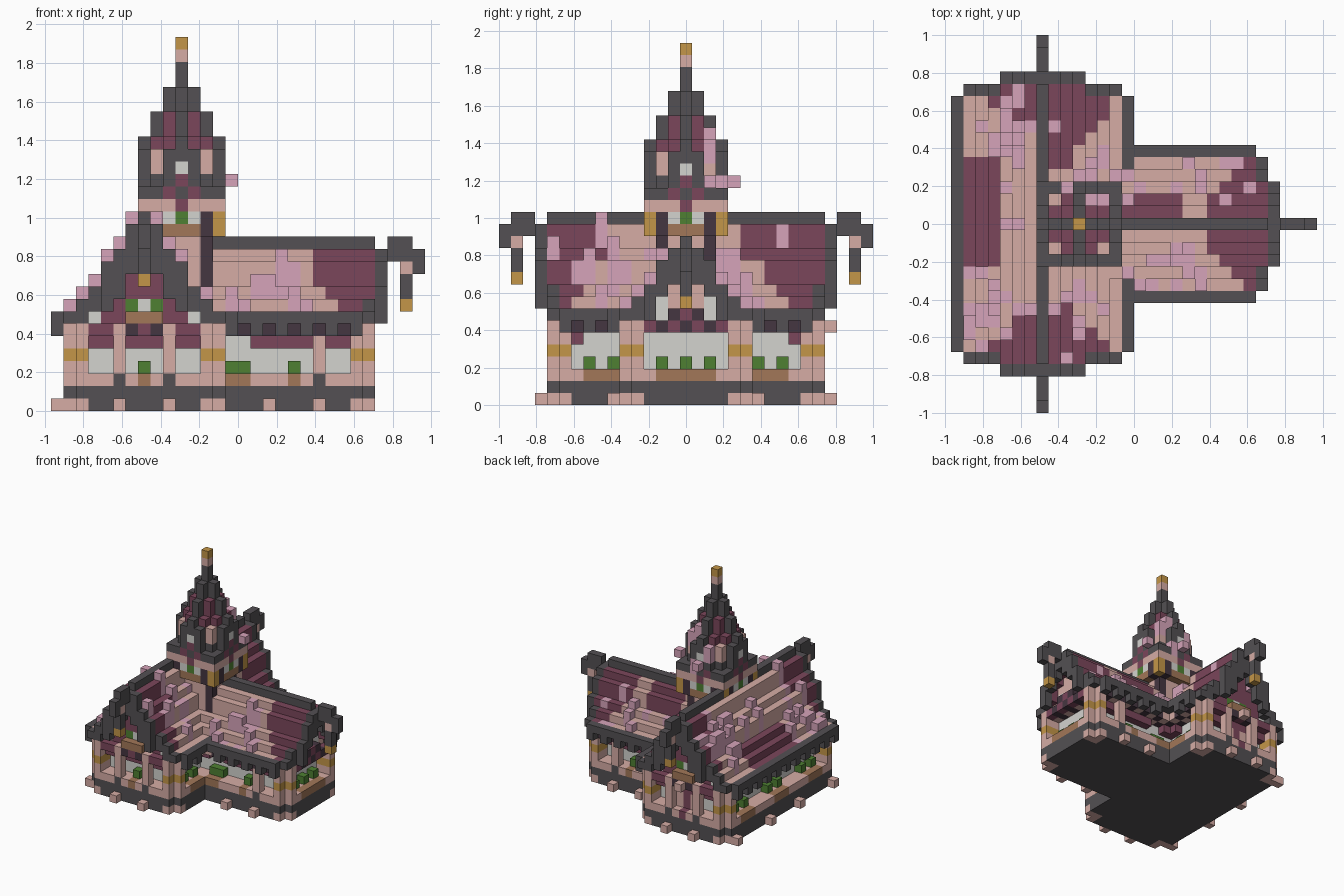
import bpy, bmesh, random
from mathutils import Vector

random.seed(4)
cube = bpy.data.objects.get("Cube")
if cube:
    bpy.data.objects.remove(cube, do_unlink=True)

U = 2 / 31                     # block size
ORIGIN = Vector((-15 * U, -15.5 * U, 0))
COLOURS = {
    "dark slate": "535053", "dusty pink": "d6aca5", "mauve": "d6a4ba",
    "maroon": "7b465b", "plum": "453641", "gold": "c49648",
    "brown wood": "a27758", "pale glass": "d4d3cf", "leaf green": "4e8032"}
SLATE, PINK, MAUVE, MAROON, PLUM, GOLD, WOOD, GLASS, GREEN = COLOURS


def linear(h):
    c = int(h, 16) / 255
    return c / 12.92 if c < 0.04 else ((c + 0.055) / 1.055) ** 2.4


materials = {}
for name, code in COLOURS.items():
    m = bpy.data.materials.new(name)
    m.use_nodes = True
    rgba = [linear(code[n:n + 2]) for n in (0, 2, 4)] + [1]
    m.diffuse_color = rgba
    m.node_tree.nodes["Principled BSDF"].inputs["Base Color"].default_value = rgba
    materials[name] = m

blocks = {}                    # cell -> (part, colour)


def put(part, colour, i, j, k):
    blocks[(i, j, k)] = (part, colour)


def fill(part, colour, xs, ys, zs):
    for i in range(xs[0], xs[1] + 1):
        for j in range(ys[0], ys[1] + 1):
            for k in range(zs[0], zs[1] + 1):
                put(part, colour, i, j, k)


# Walls of both wings: plinth, sill, lintel, deep glazing, chequered cornice
for xs, ys in (((1, 13), (4, 26)), ((8, 25), (10, 20))):
    fill("plinth", SLATE, xs, ys, (0, 1))
    fill("sill_wall", PINK, xs, ys, (2, 2))
    fill("lintel", MAROON, (xs[0] + 1, xs[1] - 1), (ys[0] + 1, ys[1] - 1), (5, 5))
    fill("windows", GLASS, (xs[0] + 2, xs[1] - 2), (ys[0] + 2, ys[1] - 2), (3, 5))
    for i in range(xs[0], xs[1] + 1):
        for j in range(ys[0], ys[1] + 1):
            put("cornice", PLUM if (i + j) % 2 else PINK, i, j, 6)

# Chamfered corner posts with gold bands
for i, j, cut in ((1, 4, (1, 4)), (12, 4, (13, 4)), (1, 25, (1, 26)),
                  (12, 25, (13, 26)), (24, 10, (25, 10)), (24, 19, (25, 20))):
    for colour, zs in ((PINK, (2, 6)), (GOLD, (4, 4)), (PINK, (0, 0))):
        fill("corner_posts", colour, (i, i + 1), (j, j + 1), zs)
    for k in range(7):
        del blocks[(*cut, k)]
for j in (5, 12, 18, 25):
    put("footings", PINK, 0, j, 0)
for i in (17, 21):
    put("footings", PINK, i, 9, 0)
    put("footings", PINK, i, 21, 0)


# Planter boxes on the sill with shrubs one block further in
def planter(cells, dx, dy, k=2, greens=(0, 2, 4)):
    for n, (i, j) in enumerate(cells):
        put("planters", WOOD, i, j, k)
        if n in greens:
            put("shrubs", GREEN, i + dx, j + dy, k + 1)


def raise_window(cells):
    for i, j in cells:
        blocks.pop((i, j, 5), None)


for j in (7, 14, 21):
    bay = range(j, j + 3)
    planter([(1, n) for n in bay], 1, 0)
    raise_window([(2, n) for n in bay])
    if j != 14:
        planter([(13, n) for n in bay], -1, 0)
        raise_window([(12, n) for n in bay])
for j, dy in ((10, 1), (20, -1)):
    planter([(14, j), (15, j)], 0, dy, greens=(0, 1))
    raise_window([(14, j + dy), (15, j + dy)])
    planter([(19, j)], 0, dy)
    fill("pillars", PINK, (21, 21), (j, j), (3, 5))
    put("pillars", SLATE, 21, j, 2)

# Stepped roofs with maroon ends and raised mauve tiles
WEST_TOPS = [16, 15, 13, 12, 10, 9, 8, 8]
EAST_TOPS = [14, 13, 12, 10, 9, 8, 8]
WEST_BAND = [4, 4, 4, 3, 2, 1, 0, 0]
EAST_BAND = [5, 5, 5, 4, 3, 2, 1]
PATCHES = [(2, 9, 2.5), (5, 23, 3), (4, 8, 2), (10, 8, 2), (18, 11, 2.5), (21, 19, 2.5), (12, 19, 2)]


def roof_column(i, j, d, maroon, tops, bottom):
    colour, top = SLATE, tops[d]
    if 0 < d < len(tops) - 1:
        colour = MAROON if maroon else PINK
        near = any((i - a) ** 2 + (j - b) ** 2 <= r * r for a, b, r in PATCHES)
        if random.random() < (0.6 if near else 0.03 if maroon else 0.14):
            colour = MAUVE
            top += random.random() < 0.5
    fill("roof", colour, (i, i), (j, j), (bottom, top - 1))


for s in range(-7, 8):
    d = abs(s)
    for j in range(4 if d <= 3 else 5, 27 if d <= 3 else 26):
        end = min(j - 4, 26 - j)
        deeper = (3 if d < 3 else 2) if s > 0 and j > 15 and d < 6 else 1 if s > 0 else 0
        maroon = end < WEST_BAND[d] + deeper or (s <= -4 and 12 <= j <= 20)
        roof_column(7 + s, j, d, maroon, WEST_TOPS, WEST_TOPS[d] - 2 if end == 0 else 7)
for s in range(-6, 7):
    d = abs(s)
    for i in range(8, 26 if d <= 3 else 25):
        if i < 15 and EAST_TOPS[d] <= WEST_TOPS[abs(i - 7)]:
            continue
        maroon = 25 - i < EAST_BAND[d] or (s in (1, 2) and 14 <= i <= 18)
        roof_column(i, 15 + s, d, maroon, EAST_TOPS, EAST_TOPS[d] - 2 if i == 25 else 7)

# Hanging dentils under the eaves
for j in range(5, 26, 2):
    put("dentils", SLATE, 0, j, 6)
    if abs(j - 15) > 6:
        put("dentils", SLATE, 14, j, 6)
for i in range(16, 25, 2):
    put("dentils", SLATE, i, 9, 6)
    put("dentils", SLATE, i, 21, 6)


# Gable ends: place(across, depth) gives the cell column
def gable(place, inward, tops, dz, wall, door=False):
    half = len(tops) - 1

    def at(part, colour, s, t, *ks):
        for k in ks:
            put(part, colour, *place(s, t), k)

    for s in range(1 - half, half):
        d = abs(s)
        at("gable_wall", wall, s, 5, *range(7, tops[d] - 2))
        deep = 3 if half == 6 else 2 if d == 4 else 4 if d < 4 else 3
        at("verge", SLATE, s, 3 if d <= 3 else 4, *range(max(7, tops[d] - deep), tops[d] - (d == 0)))
    # Ridge finial and hanging lantern
    for t in (1, 2):
        at("finial", SLATE, 0, t, 14 + dz, 15 + dz)
    at("finial", SLATE, 0, 0, 13 + dz, 14 + dz)
    at("lantern", PINK, 0, 1, 13 + dz)
    at("lantern", SLATE, 0, 1, 11 + dz, 12 + dz)
    at("lantern", GOLD, 0, 1, 10 + dz)
    if half == 7:
        for s in range(-4, 5):
            at("cornice", PLUM if abs(s) == 1 else MAROON, s, 4, 6)
        for s in (-2, 2):
            at("footings", PINK, s, 3, 0)
            at("pillars", PINK, s, 4, 3, 4, 5, 6)
            at("pillars", SLATE, s, 4, 2)
            at("gable_windows", GLASS, 2 * s, 5, 7)
        if door:
            for s in (-1, 0, 1):
                at("doorway", PINK if s else MAROON, s, 5, 3, 4)
            at("doorway", MAROON, 0, 4, 2)
            at("doorway", PINK, 0, 3, 6)
        else:
            planter([place(0, 4)], *inward)
        planter([place(s, 4) for s in (-1, 0, 1)], *inward, k=7)
        at("gable_windows", GLASS, 0, 5, 8)
    else:
        planter([place(s, 4) for s in range(-2, 3)], *inward)
        raise_window([place(s, 5) for s in range(-3, 4)])
        for s in range(-3, 4):
            at("cornice", MAROON if s % 2 else PLUM, s, 4, 6)
        for s in (-1, 0, 1):
            at("gable_wall", PLUM if s else MAROON, s, 4, 7)
        for s in (-2, 2):
            at("gable_windows", GLASS, s, 5, 7, 8)


gable(lambda s, t: (7 + s, t), (0, 1), WEST_TOPS, 0, MAROON)
gable(lambda s, t: (7 + s, 30 - t), (0, -1), WEST_TOPS, 0, MAROON, door=True)
gable(lambda s, t: (29 - t, 15 + s), (-1, 0), EAST_TOPS, -2, PINK)

# Tower: narrow shaft, belvedere and ribbed spire
SPIRE_TOPS = {(0, 0): 28, (0, 1): 26, (1, 1): 24, (0, 2): 24, (1, 2): 22,
              (2, 2): 21, (0, 3): 22, (1, 3): 21, (2, 3): 18, (3, 3): 18}
for x in range(-3, 4):
    for y in range(-3, 4):
        lo, hi = sorted((abs(x), abs(y)))
        i, j = 10 + x, 15 + y
        column = ((i, i), (j, j))
        if hi == 3:
            fill("belvedere", [WOOD, WOOD, PLUM, GOLD][lo], *column, (14, 14))
            fill("belvedere", [GREEN, GLASS, PLUM, GOLD][lo], *column, (15, 15))
        else:
            fill("tower_shaft", PLUM if lo == 2 else PINK, *column, (9, 13))
            fill("belvedere", PLUM, *column, (14, 15))
        fill("tower_cornice", MAROON if lo == 0 else PINK, *column, (16, 16))
        fill("tower_cornice", MAROON if lo == 1 else SLATE, *column, (17, 17))
        colour = MAROON if lo == 1 and hi < 3 else SLATE
        fill("spire", colour, *column, (18, SPIRE_TOPS[(lo, hi)] - 1))
        if lo == hi == 2:
            fill("spire", PINK, *column, (19, 20))
        if (lo, hi) == (0, 3):
            put("spire", MAROON, i, j, 18)
            put("spire_windows", GLASS, i, j, 19)
put("spire_tip", PINK, 10, 15, 28)
put("spire_tip", GOLD, 10, 15, 29)

# Blossom clinging to the back of the spire
for i, j, k in ((10, 19, 18), (14, 17, 18), (11, 18, 18), (9, 18, 20), (11, 17, 22), (12, 17, 21), (10, 17, 19)):
    fill("blossom", MAUVE, (i, i), (j, j), (k - 1 if j < 19 and i < 14 else k, k))

# Turn each part into a mesh of its exposed block faces
SIDES = [Vector([sign if a == n else 0 for a in range(3)]) for n in range(3) for sign in (-1, 1)]
parts = {}
for cell, (part, colour) in blocks.items():
    parts.setdefault(part, []).append((cell, colour))
for part, cells in parts.items():
    bm = bmesh.new()
    used = sorted({c for _, c in cells})
    for cell, colour in cells:
        for n in SIDES:
            if tuple(int(a + b) for a, b in zip(cell, n)) in blocks:
                continue
            p = Vector((n.y, n.z, n.x))
            q = n.cross(p)
            centre = Vector(cell) + Vector((0.5, 0.5, 0.5)) + n / 2
            ring = [centre + (a * p + b * q) / 2 for a, b in ((-1, -1), (1, -1), (1, 1), (-1, 1))]
            face = bm.faces.new([bm.verts.new(ORIGIN + v * U) for v in ring])
            face.material_index = used.index(colour)
    bmesh.ops.remove_doubles(bm, verts=bm.verts, dist=U / 100)
    mesh = bpy.data.meshes.new(part)
    bm.to_mesh(mesh)
    bm.free()
    for c in used:
        mesh.materials.append(materials[c])
    if mesh.polygons:
        bpy.context.scene.collection.objects.link(bpy.data.objects.new(part, mesh))
